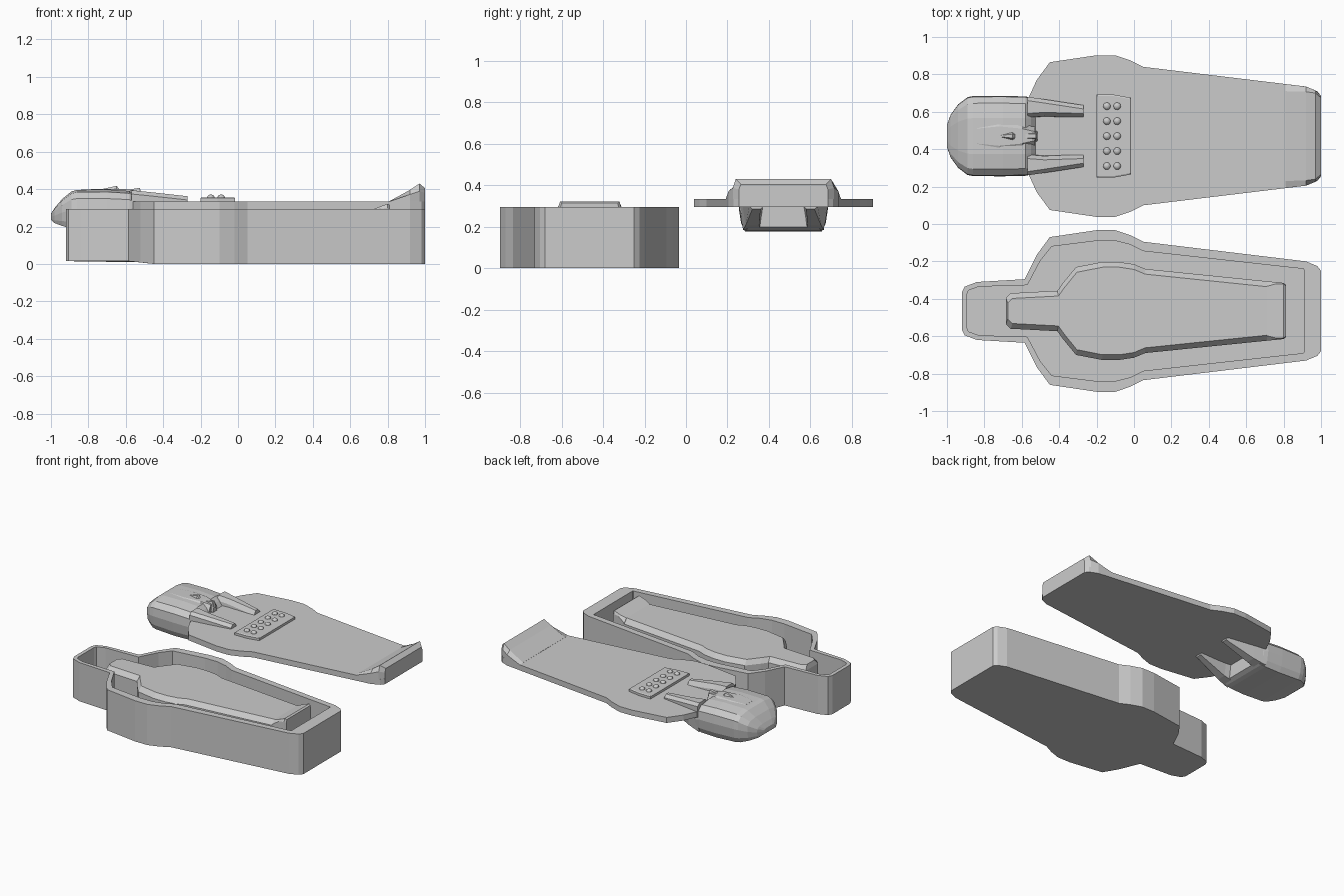
import bpy, bmesh, math
from mathutils import Vector

stone = bpy.data.materials.new("grey_stone")
stone.diffuse_color = (0.6, 0.6, 0.6, 1)
BOX_Y, LID_Y = -0.465, 0.47


def finish(name, bm):
    bmesh.ops.recalc_face_normals(bm, faces=bm.faces)
    me = bpy.data.meshes.new(name)
    bm.to_mesh(me)
    bm.free()
    ob = bpy.data.objects.new(name, me)
    bpy.context.collection.objects.link(ob)
    me.materials.append(stone)
    return ob


def loft(name, rings, cy=0.0):
    """Skin a list of equal-length closed rings and cap both ends."""
    bm = bmesh.new()
    vs = [[bm.verts.new((x, y + cy, z)) for x, y, z in r] for r in rings]
    n = len(vs[0])
    for a, b in zip(vs, vs[1:]):
        for i in range(n):
            j = (i + 1) % n
            bm.faces.new((a[i], a[j], b[j], b[i]))
    bm.faces.new(vs[0])
    bm.faces.new(vs[-1])
    return finish(name, bm)


def outline(half, z):
    """Mirror a half outline (x, half width) into a ring at height z (number or rule)."""
    h = z if callable(z) else (lambda x: z)
    return ([(x, w, h(x)) for x, w in half] +
            [(x, -w, h(x)) for x, w in reversed(half)])


# coffin body outline, shared shoulders and foot
shoulder = [(-0.52, 0.30), (-0.45, 0.395), (-0.2, 0.432), (-0.1, 0.432),
            (-0.02, 0.405), (0.05, 0.37), (0.92, 0.265), (0.98, 0.24), (1.0, 0.215)]
head_end = [(-0.92, 0.10), (-0.905, 0.13), (-0.84, 0.155), (-0.585, 0.17)]
inner = [(-0.893, 0.09), (-0.885, 0.11), (-0.83, 0.13), (-0.57, 0.138),
         (-0.50, 0.27), (-0.44, 0.345), (-0.2, 0.375), (-0.1, 0.375),
         (-0.02, 0.355), (0.05, 0.32), (0.86, 0.23), (0.905, 0.226), (0.91, 0.22)]
base = lambda x: 0.015 if x < -0.55 else (0.008 if x < -0.5 else 0.0)
outer = head_end + shoulder
loft("coffin_box", [outline(outer, base), outline(outer, 0.295),
                    outline(inner, 0.295), outline(inner, 0.05)], BOX_Y)

# wrapped body lying inside the box
body = [(-0.685, 0.07), (-0.66, 0.095), (-0.41, 0.108), (-0.38, 0.15), (-0.31, 0.235),
        (-0.17, 0.262), (-0.08, 0.262), (0.0, 0.25), (0.06, 0.225), (0.70, 0.16),
        (0.79, 0.15), (0.81, 0.13)]
top = [(x * 0.985, w - 0.028) for x, w in body]
loft("inner_body", [outline(body, 0.045), outline(body, 0.255), outline(top, 0.288)], BOX_Y)


def foot_block(name, profile, cy):
    """Ramp rising to the foot: profile rows of x, bottom, shoulder z, top z, width, top width."""
    loft(name, [[(x, w, b), (x, w, m), (x, tw, t), (x, -tw, t), (x, -w, m), (x, -w, b)]
                for x, b, m, t, w, tw in profile], cy)


foot_block("inner_foot", [(0.71, 0.2, 0.262, 0.288, 0.159, 0.132),
                          (0.76, 0.2, 0.295, 0.307, 0.154, 0.145),
                          (0.80, 0.2, 0.3, 0.322, 0.15, 0.143),
                          (0.812, 0.2, 0.295, 0.315, 0.14, 0.135)], BOX_Y)

# lid slab and raised foot
lid = [(-0.575, 0.18)] + shoulder
loft("lid_slab", [outline(lid, 0.295), outline(lid, 0.335)], LID_Y)
foot_block("lid_foot", [(0.81, 0.32, 0.334, 0.336, 0.278, 0.24),
                        (0.92, 0.30, 0.372, 0.396, 0.265, 0.237),
                        (0.97, 0.295, 0.388, 0.43, 0.244, 0.23),
                        (1.0, 0.295, 0.38, 0.405, 0.215, 0.205)], LID_Y)


# headdress: rounded sections lofted along the length
def head_ring(x, w, zb, zt):
    h = zt - zb
    half = [(w * 0.86, zb), (w * 0.95, zb + h * 0.18), (w, zb + h * 0.5),
            (w * 0.98, zb + h * 0.78), (w * 0.82, zb + h * 0.94), (w * 0.45, zt)]
    return [(x, y, z) for y, z in half] + [(x, -y, z) for y, z in reversed(half)]


loft("headdress", [head_ring(*s) for s in (
    (-1.0, 0.06, 0.235, 0.27), (-0.98, 0.115, 0.218, 0.3), (-0.94, 0.17, 0.203, 0.347),
    (-0.89, 0.208, 0.19, 0.388), (-0.86, 0.214, 0.185, 0.396), (-0.7, 0.215, 0.177, 0.398),
    (-0.58, 0.212, 0.18, 0.39), (-0.55, 0.206, 0.187, 0.365),
    (-0.52, 0.19, 0.2, 0.328))], LID_Y)

# two lappets hanging from the headdress, above and below the slab
for side, label in ((1, "left"), (-1, "right")):
    rings = []
    for x, o, i, zb, zt in ((-0.57, 0.21, 0.10, 0.185, 0.394),
                            (-0.48, 0.197, 0.107, 0.207, 0.385),
                            (-0.27, 0.165, 0.10, 0.285, 0.362)):
        rings.append([(x, side * y, z) for y, z in (
            (o - 0.015, zb), (o, 0.30), (o, zt - 0.02), (o - 0.02, zt),
            (i + 0.02, zt), (i, zt - 0.03), (i - 0.005, 0.30), (i + 0.01, zb))])
    loft(label + "_lappet", rings, LID_Y)


# face, nose and chin beard
def tent(x, w, zb, zt):
    return [(x, w, zb), (x, w * 0.4, zt), (x, -w * 0.4, zt), (x, -w, zb)]


loft("face", [tent(-0.84, 0.10, 0.375, 0.397), tent(-0.72, 0.13, 0.37, 0.402),
              tent(-0.6, 0.10, 0.35, 0.4), tent(-0.53, 0.06, 0.32, 0.39)], LID_Y)
loft("nose", [tent(-0.72, 0.008, 0.39, 0.401), tent(-0.65, 0.026, 0.39, 0.418),
              tent(-0.635, 0.022, 0.385, 0.4)], LID_Y)
loft("beard", [tent(-0.58, 0.025, 0.36, 0.398), tent(-0.525, 0.028, 0.35, 0.407),
               tent(-0.515, 0.028, 0.32, 0.37)], LID_Y)

# chest plate with two rows of studs
plate = [(-0.2, 0.222), (-0.11, 0.222), (-0.015, 0.205)]
plate_top = [(-0.193, 0.214), (-0.11, 0.214), (-0.022, 0.198)]
loft("chest_plate", [outline(plate, 0.33), outline(plate, 0.352),
                     outline(plate_top, 0.356)], LID_Y)
bm = bmesh.new()
for x in (-0.145, -0.09):
    for k in range(-2, 3):
        new = bmesh.ops.create_uvsphere(bm, u_segments=12, v_segments=8, radius=0.02)["verts"]
        for v in new:
            v.co = Vector((v.co.x + x, v.co.y + LID_Y + k * 0.08, v.co.z * 0.8 + 0.355))
finish("plate_studs", bm)
